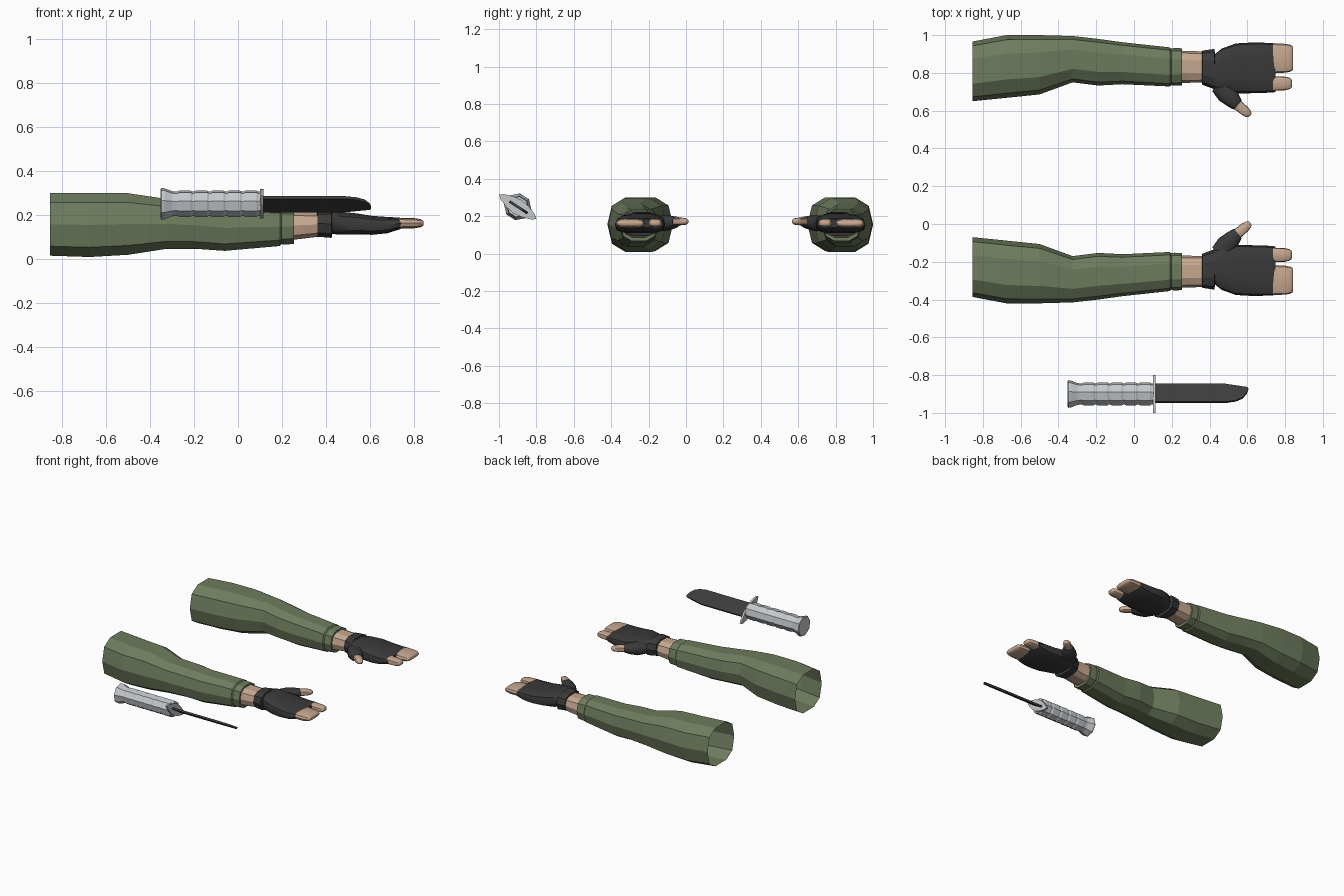
import bpy, bmesh, math
from mathutils import Vector

if "Cube" in bpy.data.objects:
    bpy.data.objects.remove(bpy.data.objects["Cube"])


def material(name, r, g, b):
    m = bpy.data.materials.new(name)
    m.use_nodes = True
    m.diffuse_color = (r, g, b, 1)
    m.node_tree.nodes["Principled BSDF"].inputs["Base Color"].default_value = (r, g, b, 1)
    return m


GREEN = material("olive cloth", .155, .2, .11)
GLOVE = material("charcoal glove", .042, .042, .043)
SKIN = material("skin", .57, .39, .28)
STEEL = material("light grey handle", .56, .59, .61)
BLADE = material("dark blade", .045, .045, .045)


def finish(name, bm, mat, smooth):
    bmesh.ops.recalc_face_normals(bm, faces=bm.faces)
    mesh = bpy.data.meshes.new(name)
    bm.to_mesh(mesh)
    bm.free()
    mesh.materials.append(mat)
    if smooth:
        mesh.polygons.foreach_set("use_smooth", [True] * len(mesh.polygons))
        mesh.set_sharp_from_angle(angle=math.radians(smooth))
    obj = bpy.data.objects.new(name, mesh)
    bpy.context.collection.objects.link(obj)
    return obj


def spow(v, p):
    return math.copysign(abs(v) ** p, v)


def loft(name, stations, mat, place, sides=10, power=.75, caps=(True, True), smooth=0, phase=0):
    """Skin rings given as (x, a_min, a_max, b_min, b_max)."""
    bm = bmesh.new()
    angles = [2 * math.pi * (i + phase) / sides for i in range(sides)]
    unit = [(spow(math.cos(t), power), spow(math.sin(t), power)) for t in angles]
    ma, mb = (max(abs(u[k]) for u in unit) for k in (0, 1))
    rings = []
    for x, a0, a1, b0, b1 in stations:
        rings.append([bm.verts.new(place(x, (a0 + a1) / 2 + (a1 - a0) / 2 * u / ma,
                                         (b0 + b1) / 2 + (b1 - b0) / 2 * v / mb)) for u, v in unit])
    for r, q in zip(rings, rings[1:]):
        for i in range(sides):
            j = (i + 1) % sides
            bm.faces.new((r[i], r[j], q[j], q[i]))
    if caps[0]:
        bm.faces.new(rings[0])
    if caps[1]:
        bm.faces.new(rings[-1])
    return finish(name, bm, mat, smooth)


def finger(name, x0, x1, a0, a1, b0, b1, place):
    """Straight finger with a rounded tip."""
    rows = []
    for t, s in ((0, 0), (.62, .002), (.85, .007), (.96, .013), (1, .02)):
        rows.append((x0 + (x1 - x0) * t, a0 + s, a1 - s, b0 + s * .8, b1 - s * .8))
    loft(name, rows, SKIN, place, sides=12, power=.6, smooth=40)


def arm(side, flip):
    mid = .29

    def at(x, y, z):
        return Vector((x, mid + flip * (y - mid), z))

    # Sleeve, open at the shoulder end
    loft(side + "_sleeve", [
        (-.855, -.386, -.07, .014, .3), (-.675, -.42, -.088, .008, .3),
        (-.5, -.42, -.106, .018, .298), (-.325, -.415, -.17, .045, .272),
        (-.19, -.4, -.153, .045, .258), (-.06, -.382, -.16, .036, .245),
        (.19, -.355, -.148, .058, .235), (.2, -.345, -.158, .07, .225)],
        GREEN, at, caps=(False, True))
    loft(side + "_sleeve_cuff", [
        (.19, -.346, -.156, .068, .226), (.212, -.352, -.152, .064, .23),
        (.255, -.35, -.154, .068, .228), (.255, -.338, -.166, .085, .215)], GREEN, at)
    # Wrist and glove
    loft(side + "_wrist", [(.23, -.338, -.165, .084, .216), (.3, -.336, -.168, .092, .214),
                           (.4, -.332, -.17, .105, .21)], SKIN, at)
    loft(side + "_glove_cuff", [
        (.36, -.33, -.165, .105, .213), (.362, -.338, -.157, .1, .22),
        (.425, -.347, -.134, .095, .222), (.428, -.33, -.15, .108, .212)], GLOVE, at)
    loft(side + "_glove_palm", [
        (.42, -.31, -.14, .115, .214), (.435, -.325, -.13, .112, .216),
        (.465, -.349, -.12, .11, .214), (.54, -.376, -.112, .11, .206),
        (.61, -.38, -.112, .109, .195), (.68, -.38, -.114, .116, .19),
        (.735, -.378, -.116, .134, .187), (.748, -.374, -.12, .14, .182)],
        GLOVE, at, sides=14, power=.62, smooth=40)
    # Fingers: a joined group of three and a separate index finger
    finger(side + "_grouped_fingers", .735, .843, -.376, -.219, .137, .186, at)
    finger(side + "_index_finger", .735, .836, -.202, -.126, .139, .186, at)

    # Thumb runs diagonally out of the palm
    tilt = math.radians(40)
    c, s = math.cos(tilt), math.sin(tilt)

    def thumb(d, a, z):
        return at(.525 + d * c - a * s, -.07 + d * s + a * c, z)

    loft(side + "_thumb_glove", [
        (-.12, -.07, .03, .125, .2), (-.06, -.062, .045, .12, .205),
        (-.01, -.05, .04, .13, .202), (.025, -.036, .034, .142, .198),
        (.032, -.03, .029, .147, .194)], GLOVE, thumb, sides=12, smooth=40)
    finger(side + "_thumb_tip", .015, .118, -.028, .028, .15, .193, thumb)


arm("front", 1)
arm("back", -1)


# Knife, rolled about its long axis
def knife(x, a, b):
    return Vector((x, -.9 + .838 * a + .545 * b, .25 - .545 * a + .838 * b))


def round_row(x, r):
    return (x, -r, r, -r * .97, r * .97)


profile = [(-.352, .064), (-.348, .069), (-.335, .068), (-.3, .055), (-.285, .053)]
for k in range(5):
    x = -.275 + k * .075
    profile += [(x, .053), (x + .008, .057), (x + .06, .057), (x + .068, .053)]
profile += [(.104, .053)]
loft("knife_handle", [round_row(x, r) for x, r in profile], STEEL, knife,
     sides=8, power=1, phase=.5)
loft("knife_guard", [(x, -.12, .12, -.042, .042) for x in (.1, .115)], STEEL, knife,
     sides=12, power=1.35)

# Blade with a clipped spine and curved belly
outline = [(.11, .063), (.47, .063), (.6, .04), (.605, .03), (.597, .005),
           (.575, -.025), (.54, -.043), (.49, -.052), (.11, -.052)]
bm = bmesh.new()
face = bm.faces.new([bm.verts.new(knife(x, a, -.007)) for x, a in outline])
ext = bmesh.ops.extrude_face_region(bm, geom=[face], use_keep_orig=True)
shift = knife(0, 0, .014) - knife(0, 0, 0)
bmesh.ops.translate(bm, vec=shift, verts=[v for v in ext["geom"] if isinstance(v, bmesh.types.BMVert)])
finish("knife_blade", bm, BLADE, 0)
